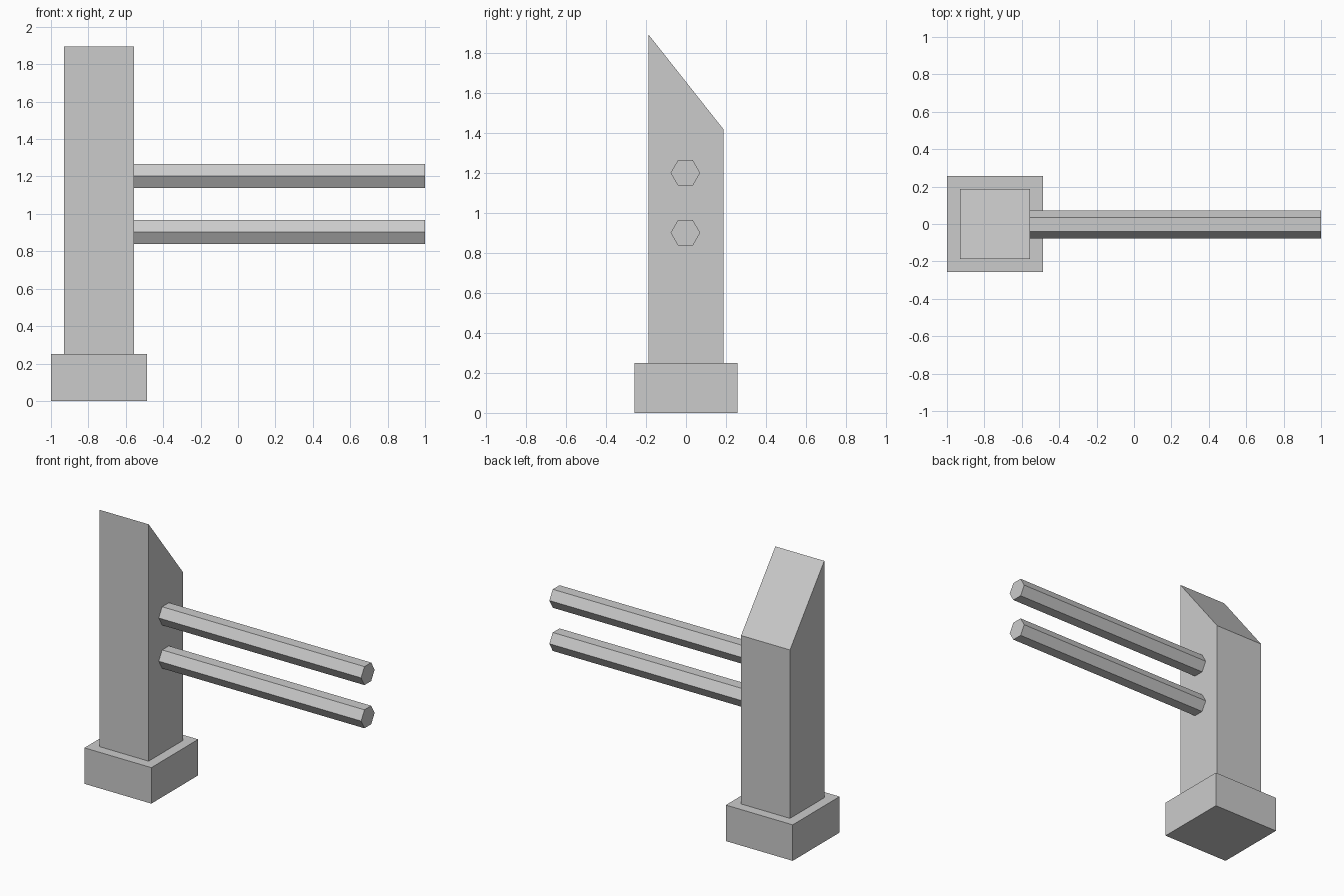
import bpy
import bmesh
from math import pi
from mathutils import Matrix

default = bpy.data.objects.get("Cube")
if default:
    bpy.data.objects.remove(default, do_unlink=True)

COLOUR = (0.6, 0.6, 0.6, 1.0)
grey = bpy.data.materials.new("plain_grey")
grey.use_nodes = True
grey.diffuse_color = COLOUR
grey.node_tree.nodes["Principled BSDF"].inputs["Base Color"].default_value = COLOUR

POST_X = -0.743


def add_part(name, bm):
    mesh = bpy.data.meshes.new(name)
    bm.to_mesh(mesh)
    bm.free()
    mesh.materials.append(grey)
    part = bpy.data.objects.new(name, mesh)
    bpy.context.collection.objects.link(part)
    return part


def box(width, bottom, top):
    bm = bmesh.new()
    bmesh.ops.create_cube(bm, size=1)
    bmesh.ops.scale(bm, vec=(width, width, top - bottom), verts=bm.verts)
    bmesh.ops.translate(bm, vec=(POST_X, 0, (bottom + top) / 2), verts=bm.verts)
    return bm


# Square plinth
add_part("base", box(0.514, 0, 0.25))

# Post with a top sloping down towards the back
post = box(0.376, 0.25, 1.895)
for v in post.verts:
    if v.co.z > 1 and v.co.y > 0:
        v.co.z = 1.42
add_part("post", post)

# Two hexagonal rails running sideways from the post
start, end = POST_X + 0.188, 1.0
for name, height in (("lower_rail", 0.902), ("upper_rail", 1.202)):
    bm = bmesh.new()
    bmesh.ops.create_cone(bm, cap_ends=True, segments=6, radius1=0.074,
                          radius2=0.074, depth=end - start)
    # Corners point to front and back
    bmesh.ops.transform(bm, verts=bm.verts, matrix=Matrix.Translation(
        ((start + end) / 2, -0.003, height)) @ Matrix.Rotation(pi / 2, 4, "Y"))
    add_part(name, bm)
